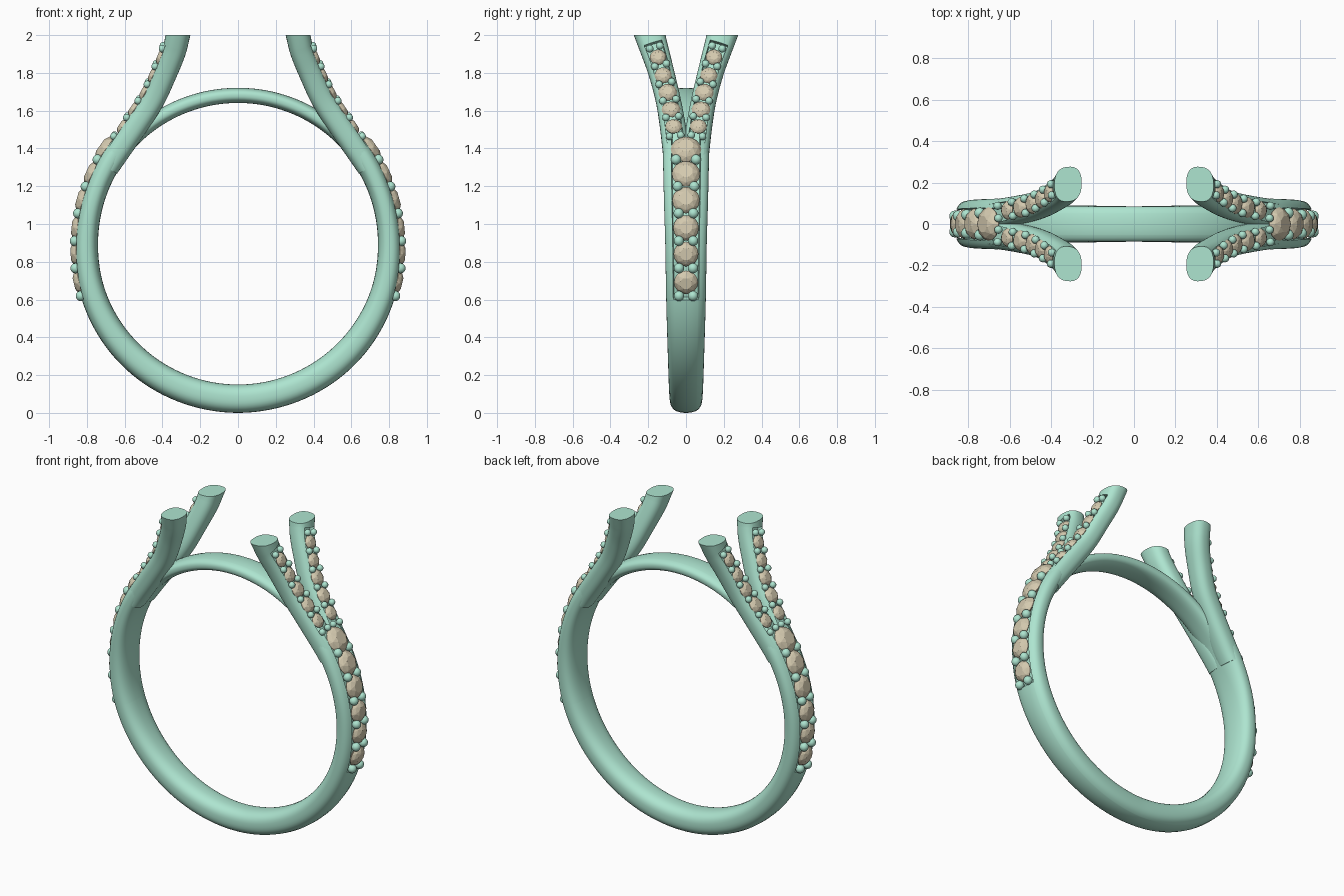
import bpy, bmesh
from math import sin, cos, radians, pi
from mathutils import Vector, Matrix

if "Cube" in bpy.data.objects:
    bpy.data.objects.remove(bpy.data.objects["Cube"])

Y = Vector((0, 1, 0))
CZ = 0.895          # height of the finger hole centre


def material(name, rgb):
    m = bpy.data.materials.new(name)
    m.diffuse_color = (*rgb, 1)
    m.use_nodes = True
    m.node_tree.nodes["Principled BSDF"].inputs["Base Color"].default_value = m.diffuse_color
    return m


METAL = material("green_metal", (0.42, 0.78, 0.63))
STONE = material("tan_stone", (0.66, 0.59, 0.43))


def finish(bm, name, mat, mirror="", smooth=True):
    me = bpy.data.meshes.new(name)
    bm.to_mesh(me)
    bm.free()
    ob = bpy.data.objects.new(name, me)
    bpy.context.collection.objects.link(ob)
    me.materials.append(mat)
    if smooth:
        me.polygons.foreach_set("use_smooth", [True] * len(me.polygons))
        me.set_sharp_from_angle(angle=radians(40))
    if mirror:
        mod = ob.modifiers.new("mirror", "MIRROR")
        mod.use_axis = ("x" in mirror, "y" in mirror, False)
        mod.merge_threshold = 0.0005
    return ob


def spline(ctrl, t):
    # Catmull-Rom through control tuples, t in 0..len-1
    i = min(int(t), len(ctrl) - 2)
    f = t - i
    p1, p2 = Vector(ctrl[i]), Vector(ctrl[i + 1])
    p0 = Vector(ctrl[i - 1]) if i else p1 * 2 - p2
    p3 = Vector(ctrl[i + 2]) if i + 2 < len(ctrl) else p2 * 2 - p1
    return 0.5 * (2 * p1 + (p2 - p0) * f + (2 * p0 - 5 * p1 + 4 * p2 - p3) * f * f
                  + (3 * p1 - p0 - 3 * p2 + p3) * f ** 3)


def section(a, b, notch):
    # rounded section (v across, u outward), with an optional stone channel
    pts, start, k = [], 0.609, 28
    for i in range(k + 1):
        th = start + (2 * pi - 2 * start) * i / k
        s, c = sin(th), cos(th)
        pts.append((b * abs(s) ** 0.8 * (1 if s > 0 else -1),
                    a * abs(c) ** 0.8 * (1 if c > 0 else -1)))
    for v in (-0.6, -0.3, 0, 0.3, 0.6):
        pts.append((v * b, a * (0.4 if notch else (1 - abs(v) ** 2.5) ** 0.4)))
    return pts


def sweep(bm, stations, cap_start=True, cut_z=None):
    rings = []
    for j, (p, t, a, b, notch) in enumerate(stations):
        n = Y.cross(t).normalized()
        w = t.cross(n)
        ring = []
        for v, u in section(a, b, notch):
            q = p + w * v + n * u
            if cut_z and j == len(stations) - 1:
                q += t * ((cut_z - q.z) / t.z)
            ring.append(bm.verts.new(q))
        rings.append(ring)
    m = len(rings[0])
    for r, s in zip(rings, rings[1:]):
        for i in range(m):
            bm.faces.new((r[i], r[(i + 1) % m], s[(i + 1) % m], s[i]))
    if cap_start:
        bm.faces.new(rings[0])
    bm.faces.new(rings[-1])
    bmesh.ops.recalc_face_normals(bm, faces=bm.faces)


# shank controls: angle, centre radius, half thickness, half width
SHANK = [(-90, .82, .075, .085), (-50, .818, .073, .095), (-21, .812, .067, .105),
         (0, .803, .062, .11), (20, .802, .06, .118), (41, .808, .062, .12),
         (50, .80, .045, .09)]
# arm controls: x, y, z, half thickness, half width
ARM = [(.69, .046, 1.30, .06, .071), (.645, .05, 1.37, .063, .072),
       (.535, .072, 1.53, .064, .068), (.45, .095, 1.66, .063, .066),
       (.385, .13, 1.80, .063, .068), (.34, .163, 1.91, .063, .074),
       (.318, .192, 2.0, .064, .08)]


def shank_at(t):
    ang, r, a, b = spline(SHANK, t)
    ang = radians(ang)
    return (Vector((r * cos(ang), 0, CZ + r * sin(ang))),
            Vector((-sin(ang), 0, cos(ang))), a, b)


def arm_at(t):
    c = spline(ARM, t)
    lo, hi = max(t - .02, 0), min(t + .02, len(ARM) - 1)
    tan = (Vector(spline(ARM, hi)[:3]) - Vector(spline(ARM, lo)[:3])).normalized()
    return Vector(c[:3]), tan, c[3], c[4]


def steps(lo, hi, n):
    return [lo + (hi - lo) * i / n for i in range(n + 1)]


# shank: solid lower half, then a channel up to the split
bm = bmesh.new()
sweep(bm, [(*shank_at(t), False) for t in steps(0, 2.05, 32)]
      + [(*shank_at(t), True) for t in steps(2.06, 6, 40)], cap_start=False)
finish(bm, "shank", METAL, "x")

# split arms with their own channel, cut level at the top
bm = bmesh.new()
sweep(bm, [(*arm_at(t), True) for t in steps(0, 5.38, 44)]
      + [(*arm_at(t), False) for t in (5.4, 5.48, 6)], cut_z=2.0)
finish(bm, "split_arms", METAL, "xy")

# bridge closing the finger hole
bm = bmesh.new()
sweep(bm, [(Vector((.786 * cos(g), 0, CZ + .786 * sin(g))),
            Vector((-sin(g), 0, cos(g))), .04, .085, False)
           for g in steps(radians(30), radians(150), 48)])
finish(bm, "bridge", METAL)


def seat(path, tmax, z):
    # frame on the outer surface of a path at height z
    best = min(steps(0, tmax, 600), key=lambda t: abs(
        path(t)[0].z + Y.cross(path(t)[1]).normalized().z * .06 - z))
    p, t, a, b = path(best)
    n = Y.cross(t).normalized()
    return p, t, n, t.cross(n), a


def stone(bm, path, tmax, z, r):
    p, t, n, w, a = seat(path, tmax, z)
    o = p + n * a * 0.86
    pts = [o - n * r * .6]
    for count, rad, h, off in ((8, .5, .45, .5), (8, .82, .27, 0), (16, 1, 0, 0),
                               (16, .98, -.07, 0)):
        for i in range(count):
            g = 2 * pi * (i + off) / count
            pts.append(o + (t * cos(g) + w * sin(g)) * r * rad + n * r * h)
    bmesh.ops.convex_hull(bm, input=[bm.verts.new(q) for q in pts])


def bead_pair(bm, path, tmax, z, gap, r):
    p, t, n, w, a = seat(path, tmax, z)
    for s in (-1, 1):
        bmesh.ops.create_uvsphere(
            bm, u_segments=14, v_segments=9, radius=r,
            matrix=Matrix.Translation(p + n * a + w * gap * s))


# stones and beads: (height, size) rows for shank and arms
ROWS = [
    ("shank", shank_at, 6, "x",
     [(.69, .064), (.84, .066), (.98, .068), (1.13, .073), (1.27, .075), (1.40, .081)],
     [(.62, .037), (.765, .037), (.91, .038), (1.055, .039), (1.20, .044), (1.34, .053)], .027),
    ("arm", arm_at, 6, "xy",
     [(1.52, .045), (1.61, .05), (1.70, .05), (1.79, .046), (1.885, .044)],
     [(1.465, .03), (1.565, .034), (1.655, .035), (1.745, .034), (1.84, .032), (1.935, .028)], .02),
]
for name, path, tmax, mirror, stones, beads, rad in ROWS:
    bm = bmesh.new()
    for z, r in stones:
        stone(bm, path, tmax, z, r)
    finish(bm, name + "_stones", STONE, mirror, smooth=False)
    bm = bmesh.new()
    for z, gap in beads:
        bead_pair(bm, path, tmax, z, gap, rad)
    finish(bm, name + "_beads", METAL, mirror)
